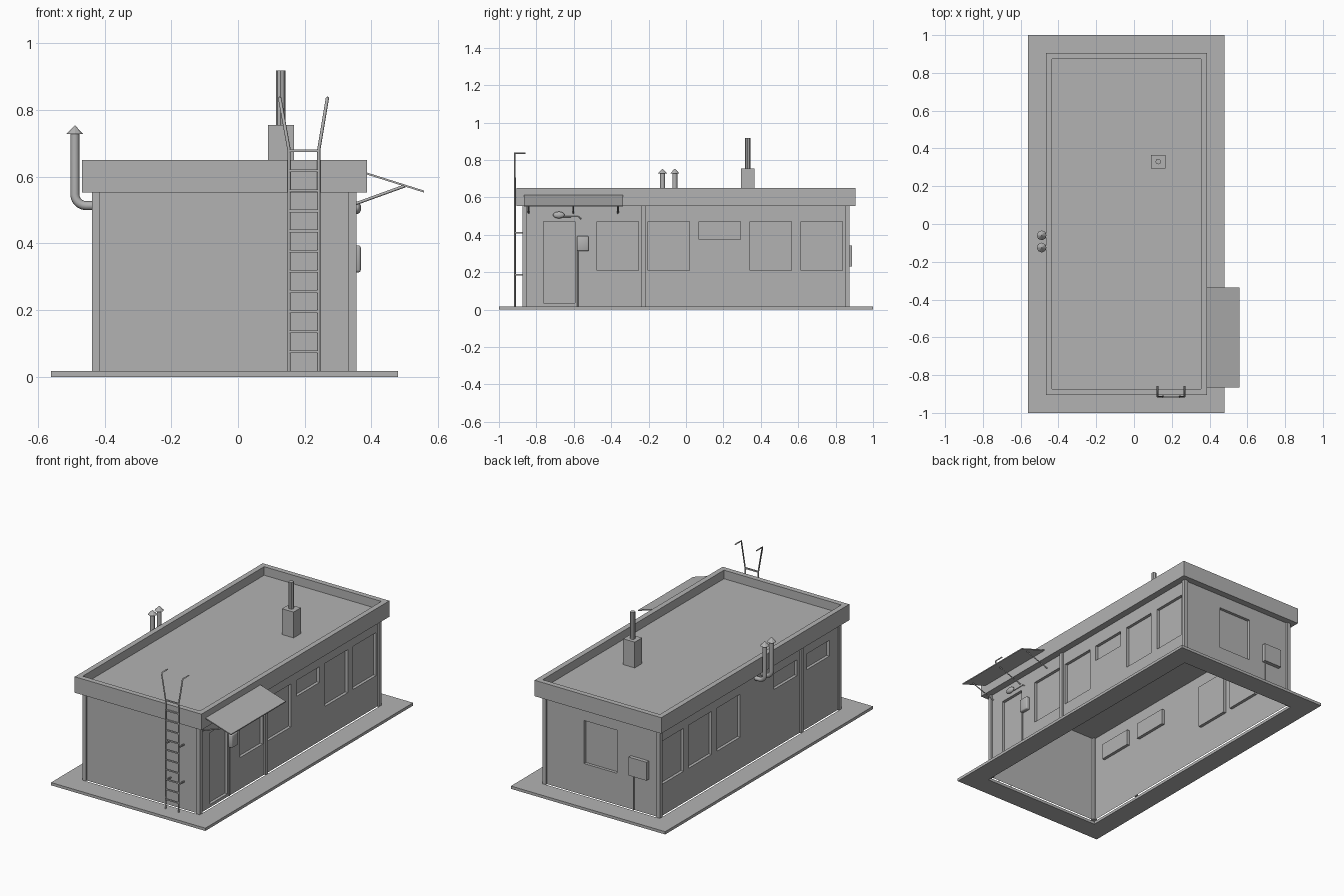
import bpy, bmesh, math
from mathutils import Vector

old = bpy.data.objects.get("Cube")
if old:
    bpy.data.objects.remove(old, do_unlink=True)

grey = bpy.data.materials.new("plain grey")
grey.use_nodes = True
grey.diffuse_color = (0.45, 0.45, 0.45, 1)
grey.node_tree.nodes["Principled BSDF"].inputs["Base Color"].default_value = grey.diffuse_color


def add(name, mesh, smooth=False):
    obj = bpy.data.objects.new(name, mesh)
    bpy.context.scene.collection.objects.link(obj)
    mesh.materials.clear()
    mesh.materials.append(grey)
    if smooth:
        mesh.polygons.foreach_set("use_smooth", [True] * len(mesh.polygons))
    return obj


def from_bm(name, bm, smooth=False):
    bmesh.ops.recalc_face_normals(bm, faces=bm.faces)
    mesh = bpy.data.meshes.new(name)
    bm.to_mesh(mesh)
    bm.free()
    return add(name, mesh, smooth)


def box_bm(x, y, z):
    bm = bmesh.new()
    bmesh.ops.create_cube(bm, size=1)
    for v in bm.verts:
        v.co = [lo + (c + 0.5) * (hi - lo) for c, (lo, hi) in zip(v.co, (x, y, z))]
    return bm


def box(name, x, y, z):
    return from_bm(name, box_bm(x, y, z))


def cone(name, x, y, z0, z1, r0, r1, sides=8):
    bm = bmesh.new()
    bmesh.ops.create_cone(bm, cap_ends=True, segments=sides, radius1=r0, radius2=r1, depth=z1 - z0)
    bmesh.ops.translate(bm, vec=(x, y, (z0 + z1) / 2), verts=bm.verts)
    return from_bm(name, bm)


def tube(name, points, radius, resolution=0, smooth=False):
    curve = bpy.data.curves.new(name + " path", "CURVE")
    curve.dimensions = "3D"
    curve.bevel_depth = radius
    curve.bevel_resolution = resolution
    curve.use_fill_caps = True
    spline = curve.splines.new("POLY")
    spline.points.add(len(points) - 1)
    for p, co in zip(spline.points, points):
        p.co = (*co, 1)
    temp = bpy.data.objects.new(name + " path", curve)
    bpy.context.scene.collection.objects.link(temp)
    graph = bpy.context.evaluated_depsgraph_get()
    mesh = bpy.data.meshes.new_from_object(temp.evaluated_get(graph))
    bpy.data.objects.remove(temp, do_unlink=True)
    return add(name, mesh, smooth)


# Main dimensions: pillar outline, wall plane and heights
X0, X1, Y = -0.437, 0.355, 0.875
STEP = 0.01
WX0, WX1, WY = X0 + STEP, X1 - STEP, Y - STEP
BASE, EAVES, TOP = 0.017, 0.553, 0.65

# Paved surround: rectangular ring under the walls
bm = bmesh.new()
loops = []
for x0, x1, y, z in ((-0.56, 0.48, 1, 0), (-0.56, 0.48, 1, BASE), (X0, X1, Y, BASE), (X0, X1, Y, 0)):
    loops.append([bm.verts.new(c) for c in ((x0, -y, z), (x1, -y, z), (x1, y, z), (x0, y, z))])
for i, a in enumerate(loops):
    b = loops[(i + 1) % 4]
    for j in range(4):
        k = (j + 1) % 4
        bm.faces.new((a[j], a[k], b[k], b[j]))
from_bm("paved_surround", bm)

# Walls: single sheets with recessed window and door openings
HIGH, SILL, SMALL = 0.471, 0.209, 0.375


def wall(bm, u0, u1, place, openings, depth=0.018):
    def quad(*pts):
        bm.faces.new([bm.verts.new(place(*p)) for p in pts])

    us = sorted({u0, u1, *(u for o in openings for u in o[:2])})
    zs = sorted({BASE, EAVES, *(z for o in openings for z in o[2:])})
    for a, b in zip(us, us[1:]):
        for c, d in zip(zs, zs[1:]):
            mid_u, mid_z = (a + b) / 2, (c + d) / 2
            if not any(o[0] < mid_u < o[1] and o[2] < mid_z < o[3] for o in openings):
                quad((a, c, 0), (b, c, 0), (b, d, 0), (a, d, 0))
    for a, b, c, d in openings:
        ring = ((a, c), (b, c), (b, d), (a, d))
        quad(*[(*p, depth) for p in ring])
        for i, p in enumerate(ring):
            q = ring[(i + 1) % 4]
            quad((*p, 0), (*q, 0), (*q, depth), (*p, depth))


def windows(starts, sill, width=0.221):
    return [(s, s + width, sill, HIGH) for s in starts]


bm = bmesh.new()
wall(bm, -WY, WY, lambda u, z, d: (WX1 - d, u, z),
     windows((-0.475, -0.202, 0.343, 0.615), SILL) + windows((0.07,), SMALL)
     + [(-0.763, -0.594, 0.035, HIGH)])
wall(bm, -WY, WY, lambda u, z, d: (WX0 + d, u, z),
     windows((0.09, 0.365, 0.633), SILL) + windows((-0.77, -0.46), SMALL))
wall(bm, WX0, WX1, lambda u, z, d: (u, WY - d, z), windows((-0.14,), SILL))
wall(bm, WX0, WX1, lambda u, z, d: (u, -WY + d, z), [])
bmesh.ops.remove_doubles(bm, verts=bm.verts, dist=0.0001)
from_bm("walls", bm)

# Corner pillars and one pilaster on each long side
P = 0.024
for sx, x in (("left", X1 - P), ("right", X0)):
    for sy, y in (("front", -Y), ("back", Y - P)):
        box(f"{sy}_{sx}_pillar", (x, x + P), (y, y + P), (BASE, EAVES))
box("left_pilaster", (WX1, X1), (-0.241, -0.217), (BASE, EAVES))
box("right_pilaster", (X0, WX0), (-0.507, -0.483), (BASE, EAVES))

# Roof slab with sunken deck inside a parapet
bm = box_bm((-0.467, 0.387), (-0.905, 0.905), (EAVES, TOP))
deck = [f for f in bm.faces if f.normal.z > 0.9 or f.calc_center_median().z > TOP - 0.001]
bmesh.ops.inset_region(bm, faces=deck, thickness=0.032, use_even_offset=True)
bmesh.ops.inset_region(bm, faces=deck, thickness=0.0001)
bmesh.ops.translate(bm, vec=(0, 0, -0.052), verts=deck[0].verts)
from_bm("roof", bm)

# Chimney
box("chimney_block", (0.09, 0.168), (0.295, 0.365), (0.597, 0.755))
cone("chimney_pipe", 0.128, 0.33, 0.755, 0.918, 0.0145, 0.0145)

# Twin vent pipes with a bend into the wall and conical hats
for i, y in enumerate((-0.125, -0.06)):
    bend = [(-0.455 - 0.034 * math.sin(a), y, 0.547 - 0.034 * math.cos(a))
            for a in (math.radians(15 * k) for k in range(7))]
    tube(f"vent_pipe_{i + 1}", [(WX0, y, 0.513)] + bend + [(-0.489, y, 0.73)], 0.0135, 2, True)
    cone(f"vent_hat_{i + 1}", -0.489, y, 0.727, 0.753, 0.026, 0.001)

# Roof ladder with flared handrails
LY = -0.915
for side, x, out in (("right", 0.153, -0.028), ("left", 0.242, 0.026)):
    tube(f"ladder_{side}_rail",
         [(x, LY, BASE), (x, LY, 0.68), (x + out, LY, 0.836), (x + out, LY + 0.057, 0.836)], 0.005)
    for z in (0.187, 0.412):
        box(f"ladder_{side}_bracket", (x - 0.003, x + 0.003), (LY, -WY), (z - 0.004, z + 0.004))
for i in range(11):
    z = 0.075 + i * 0.0603
    box(f"ladder_rung_{i + 1}", (0.153, 0.242), (LY - 0.004, LY + 0.004), (z - 0.004, z + 0.004))

# Door canopy: sloping sheet on three braced brackets
bm = box_bm((0.387, 0.558), (-0.865, -0.337), (0, 0.006))
for v in bm.verts:
    v.co.z += 0.606 if v.co.x < 0.45 else 0.552
from_bm("canopy", bm)
for i, y in enumerate((-0.842, -0.602, -0.364)):
    tube(f"canopy_bracket_{i + 1}", [(WX1, y, 0.516), (0.5, y, 0.572)], 0.0045)

# Door lamp with its arm
bm = bmesh.new()
bmesh.ops.create_uvsphere(bm, u_segments=16, v_segments=10, radius=1)
for v in bm.verts:
    v.co = (0.356 + v.co.x * 0.013, -0.68 + v.co.y * 0.031, 0.506 + v.co.z * 0.018)
from_bm("door_lamp", bm, True)
tube("lamp_cable", [(WX1 + 0.003, -0.66, 0.497), (WX1 + 0.003, -0.575, 0.497),
                    (WX1 + 0.003, -0.56, 0.485)], 0.003)

# Rounded box beside the door and its conduit
bm = box_bm((WX1 - 0.01, 0.368), (-0.584, -0.52), (0.313, 0.394))
bmesh.ops.bevel(bm, geom=bm.edges[:], offset=0.007, segments=2, affect="EDGES", profile=0.5)
from_bm("door_side_box", bm, True)
tube("door_side_conduit", [(WX1 + 0.003, -0.578, BASE), (WX1 + 0.003, -0.578, 0.32)], 0.004)

# Service box on the back wall and its conduit
box("service_box", (-0.355, -0.235), (WY, 0.888), (0.23, 0.342))
tube("service_conduit", [(-0.255, WY + 0.003, BASE), (-0.255, WY + 0.003, 0.235)], 0.004)
